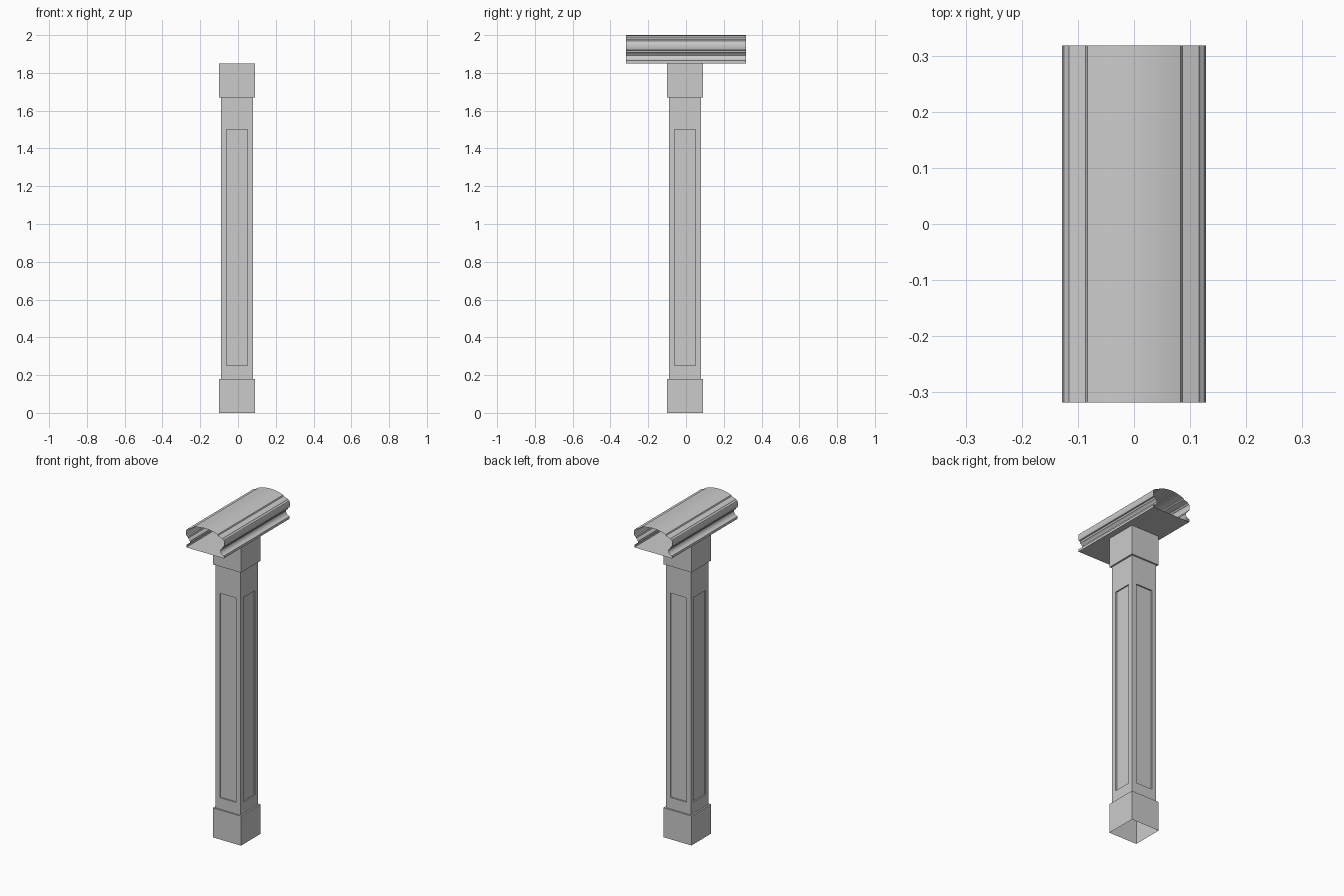
import bpy, bmesh

if "Cube" in bpy.data.objects:
    bpy.data.objects.remove(bpy.data.objects["Cube"])

CX = -0.005  # post axis sits slightly off the rail centre


def finish(bm, name):
    mesh = bpy.data.meshes.new(name)
    bm.to_mesh(mesh)
    bm.free()
    obj = bpy.data.objects.new(name, mesh)
    bpy.context.collection.objects.link(obj)
    return obj


def square_stack(bm, levels):
    """Skin a stack of square rings (half width, z); returns the faces per band."""
    rings = [[bm.verts.new((CX + sx * h, CX + sy * h, z))
              for sx, sy in ((-1, -1), (1, -1), (1, 1), (-1, 1))] for h, z in levels]
    bands = []
    for a, b in zip(rings, rings[1:]):
        bands.append([bm.faces.new((a[i], a[(i + 1) % 4], b[(i + 1) % 4], b[i]))
                      for i in range(4)])
    bm.normal_update()
    return bands


# Newel post: plinth, shaft and cap block in one open-bottomed shell
bm = bmesh.new()
bands = square_stack(bm, [(0.095, 0), (0.095, 0.18), (0.085, 0.18), (0.085, 0.22),
                          (0.085, 1.53), (0.085, 1.67), (0.095, 1.67), (0.095, 1.85)])
# Recessed panel on each side of the shaft
panels = bands[3]
bmesh.ops.inset_individual(bm, faces=panels, thickness=0.03, use_even_offset=True)
for face in bmesh.ops.extrude_discrete_faces(bm, faces=panels)["faces"]:
    face.normal_update()
    bmesh.ops.translate(bm, verts=face.verts, vec=face.normal * -0.008)
finish(bm, "newel_post")

# Handrail: moulded half profile mirrored, swept along y with open ends
half = [(0.0, 2.0), (0.03, 1.998), (0.06, 1.992), (0.083, 1.984), (0.086, 1.977),
        (0.116, 1.968), (0.118, 1.964), (0.125, 1.96), (0.128, 1.952), (0.128, 1.925),
        (0.125, 1.92), (0.118, 1.918), (0.116, 1.908), (0.107, 1.902), (0.102, 1.893),
        (0.103, 1.883), (0.109, 1.874), (0.118, 1.868), (0.127, 1.865), (0.127, 1.85)]
profile = half + [(-x, z) for x, z in reversed(half[1:])]
bm = bmesh.new()
near, far = ([bm.verts.new((x, y, z)) for x, z in profile] for y in (-0.318, 0.318))
n = len(profile)
for i in range(n):
    j = (i + 1) % n
    bm.faces.new((near[i], near[j], far[j], far[i]))
bmesh.ops.recalc_face_normals(bm, faces=bm.faces)
rail = finish(bm, "handrail")
bpy.context.view_layer.objects.active = rail
rail.select_set(True)
bpy.ops.object.shade_smooth_by_angle(angle=0.6)
